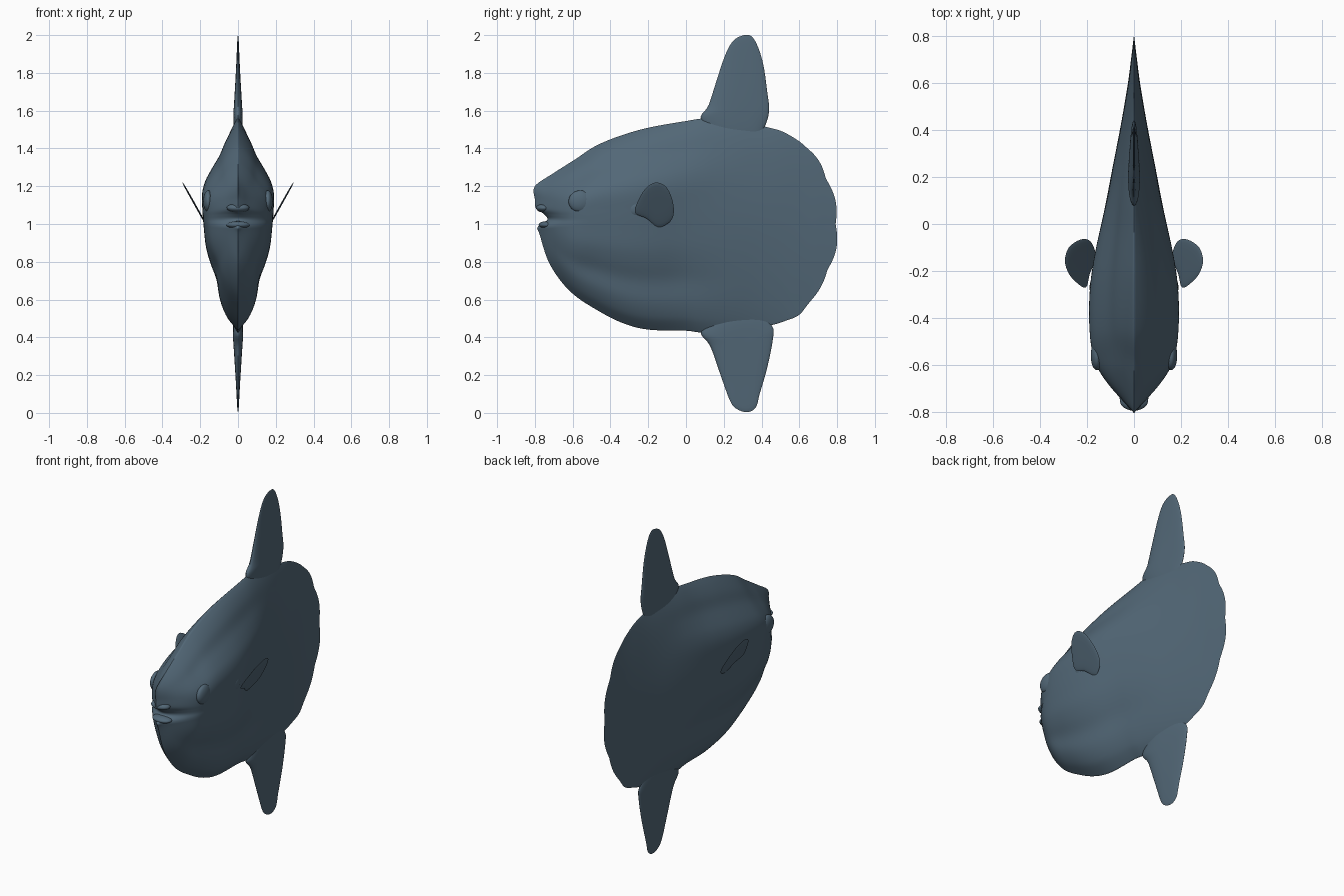
import bpy, bmesh, math

if "Cube" in bpy.data.objects:
    bpy.data.objects.remove(bpy.data.objects["Cube"])

skin = bpy.data.materials.new("slate_blue_skin")
skin.diffuse_color = (0.085, 0.137, 0.184, 1)
skin.use_nodes = True
skin.node_tree.nodes["Principled BSDF"].inputs["Base Color"].default_value = skin.diffuse_color


def curve(table):
    """Smooth function through (x, value) pairs."""
    xs, vs = zip(*table)
    n = len(xs)
    slopes = [(vs[min(i + 1, n - 1)] - vs[max(i - 1, 0)]) /
              (xs[min(i + 1, n - 1)] - xs[max(i - 1, 0)]) for i in range(n)]

    def value(x):
        x = min(max(x, xs[0]), xs[-1])
        i = max(k for k in range(n - 1) if xs[k] <= x)
        h = xs[i + 1] - xs[i]
        t = (x - xs[i]) / h
        return ((2*t**3 - 3*t*t + 1) * vs[i] + (t**3 - 2*t*t + t) * h * slopes[i]
                + (3*t*t - 2*t**3) * vs[i + 1] + (t**3 - t*t) * h * slopes[i + 1])
    return value


def closed_spline(points, steps):
    """Closed Catmull-Rom outline."""
    out, n = [], len(points)
    for i in range(n):
        a, b, c, d = (points[(i + k) % n] for k in (-1, 0, 1, 2))
        for s in range(steps):
            t = s / steps
            out.append(tuple(0.5 * (2*b[k] + (c[k]-a[k])*t + (2*a[k]-5*b[k]+4*c[k]-d[k])*t*t
                                    + (3*b[k]-a[k]-3*c[k]+d[k])*t**3) for k in (0, 1)))
    return out


def pillow(name, outline, centre, width, rings, lean=lambda y, z: 0, rim=10):
    """Two-sided solid: side outline filled towards its centre, thickness from width(y, z)."""
    bm = bmesh.new()
    cy, cz = centre
    n = len(outline)

    def vert(y, z, t, side):
        w = max(width(y, z), 0.0015) * math.sqrt(max(0, 1 - t**rim))
        return bm.verts.new((lean(y, z) + side * w, y, z))

    edge = [vert(y, z, 1, 1) for y, z in outline]
    for side in (1, -1):
        prev = edge
        for r in range(1, rings):
            t = 1 - (r / rings) ** 1.7
            ring = [vert(cy + (y-cy)*t, cz + (z-cz)*t, t, side) for y, z in outline]
            for i in range(n):
                bm.faces.new((prev[i], prev[(i+1) % n], ring[(i+1) % n], ring[i]))
            prev = ring
        hub = vert(cy, cz, 0, side)
        for i in range(n):
            bm.faces.new((prev[i], prev[(i+1) % n], hub))
    bmesh.ops.recalc_face_normals(bm, faces=bm.faces)
    mesh = bpy.data.meshes.new(name)
    bm.to_mesh(mesh)
    bm.free()
    return finish(bpy.data.objects.new(name, mesh), True)


def finish(ob, link=False):
    if link:
        bpy.context.collection.objects.link(ob)
    ob.data.materials.append(skin)
    bpy.ops.object.select_all(action='DESELECT')
    ob.select_set(True)
    bpy.context.view_layer.objects.active = ob
    bpy.ops.object.shade_smooth_by_angle(angle=math.radians(50))
    return ob


# Body side outline: back, tail edge, belly, then mouth
upper = [(-.80, 1.20), (-.70, 1.27), (-.59, 1.34), (-.455, 1.425), (-.24, 1.50), (0, 1.545),
         (.12, 1.56), (.28, 1.55), (.42, 1.515), (.52, 1.485), (.63, 1.415), (.70, 1.34),
         (.75, 1.25), (.79, 1.13), (.805, 1.0)]
lower = [(.795, .865), (.75, .73), (.67, .60), (.60, .52), (.52, .485), (.44, .462), (.25, .43),
         (.09, .425), (0, .435), (-.19, .44), (-.32, .47), (-.455, .535), (-.61, .64),
         (-.72, .785), (-.775, .945)]
mouth = [(-.785, .985), (-.735, 1.02), (-.75, 1.05), (-.795, 1.085), (-.80, 1.13)]

top = curve(upper)
bottom = curve(lower[::-1])
half_width = curve([(-.81, .0), (-.79, .03), (-.75, .065), (-.70, .105), (-.65, .138), (-.6, .163),
                    (-.5, .184), (-.35, .19), (-.2, .178), (0, .14), (.2, .10), (.4, .06),
                    (.6, .026), (.72, .012), (.81, .003)])
# Ridged section with a brow shoulder and a narrow keel
section = curve([(-1, .08), (-.95, .22), (-.88, .36), (-.72, .52), (-.52, .61), (-.35, .78),
                 (-.2, .89), (0, .95), (.2, .99), (.38, 1), (.5, .92), (.6, .77), (.72, .56),
                 (.85, .40), (.95, .23), (1, .1)])


def ramp(x, a, b):
    t = min(max((x - a) / (b - a), 0), 1)
    return t * t * (3 - 2 * t)


def body_width(y, z):
    zt, zb = top(y), bottom(y)
    u = min(max((z - (zt + zb) / 2) / ((zt - zb) / 2), -1), 1)
    head = 1 - ramp(y, -.8, -.5)
    tail = ramp(y, -.1, .35)
    s = section(u) * (1 - head) + math.sqrt(1 - u * u) * head
    s = s * (1 - tail) + (1 - u * u * .85) * tail
    return half_width(y) * s


# Scalloped tail edge
body_outline = []
for i, (y, z) in enumerate(closed_spline(upper + lower + mouth, 8)):
    a = math.atan2(z - 1, y)
    dip = .013 * (1 - abs(math.sin(a * 10))) * ramp(y, .6, .68)
    body_outline.append((y - dip * math.cos(a), z - dip * math.sin(a)))
pillow("body", body_outline, (-.05, 1.02), body_width, 30, rim=14)

# Dorsal and anal fins
dorsal = [(.08, 1.55), (.12, 1.63), (.17, 1.785), (.21, 1.90), (.25, 1.97), (.30, 1.998),
          (.345, 1.995), (.38, 1.94), (.41, 1.84), (.43, 1.70), (.44, 1.60), (.415, 1.51),
          (.36, 1.42), (.20, 1.42)]
pillow("dorsal_fin", closed_spline(dorsal, 5), (.30, 1.62),
       lambda y, z: .007 + .022 * ramp(z, 2.0, 1.45) * (1 - ramp(y, .15, .46) * .7), 10, rim=4)
anal = [(.08, .435), (.13, .35), (.19, .18), (.235, .06), (.27, .02), (.325, .004), (.37, .03),
        (.39, .10), (.43, .24), (.46, .39), (.455, .46), (.37, .54), (.20, .54)]
pillow("anal_fin", closed_spline(anal, 5), (.29, .37),
       lambda y, z: .008 + .022 * ramp(z, .0, .5) * (1 - ramp(y, .15, .48) * .7), 10, rim=4)

# Pectoral fins, eyes and gill bumps on both sides
pectoral = [(-.27, 1.06), (-.25, 1.13), (-.21, 1.192), (-.155, 1.22), (-.10, 1.19), (-.068, 1.11),
            (-.068, 1.04), (-.10, 1.0), (-.15, .985), (-.21, 1.03)]
for side, label in ((1, "right"), (-1, "left")):
    pillow("pectoral_fin_" + label, closed_spline(pectoral, 4), (-.16, 1.10),
           lambda y, z: .005, 6, lambda y, z: side * (.165 + (z - .99) * .56), rim=4)
    for part, y, z, x, size in (("eye", -.56, 1.12, .158, (.026, .062, .058)),
                                ("gill_bump", -.27, 1.08, .172, (.017, .04, .04))):
        bpy.ops.mesh.primitive_uv_sphere_add(segments=24, ring_count=14, radius=1,
                                             location=(side * x, y, z))
        ob = bpy.context.object
        ob.name = part + "_" + label
        ob.scale = size
        finish(ob)

# Lips
for name, y, z, size in (("upper_lip", -.752, 1.085, (.06, .042, .024)),
                         ("lower_lip", -.738, .995, (.062, .042, .02))):
    bpy.ops.mesh.primitive_uv_sphere_add(segments=24, ring_count=12, radius=1, location=(0, y, z))
    bpy.context.object.name = name
    bpy.context.object.scale = size
    finish(bpy.context.object)
